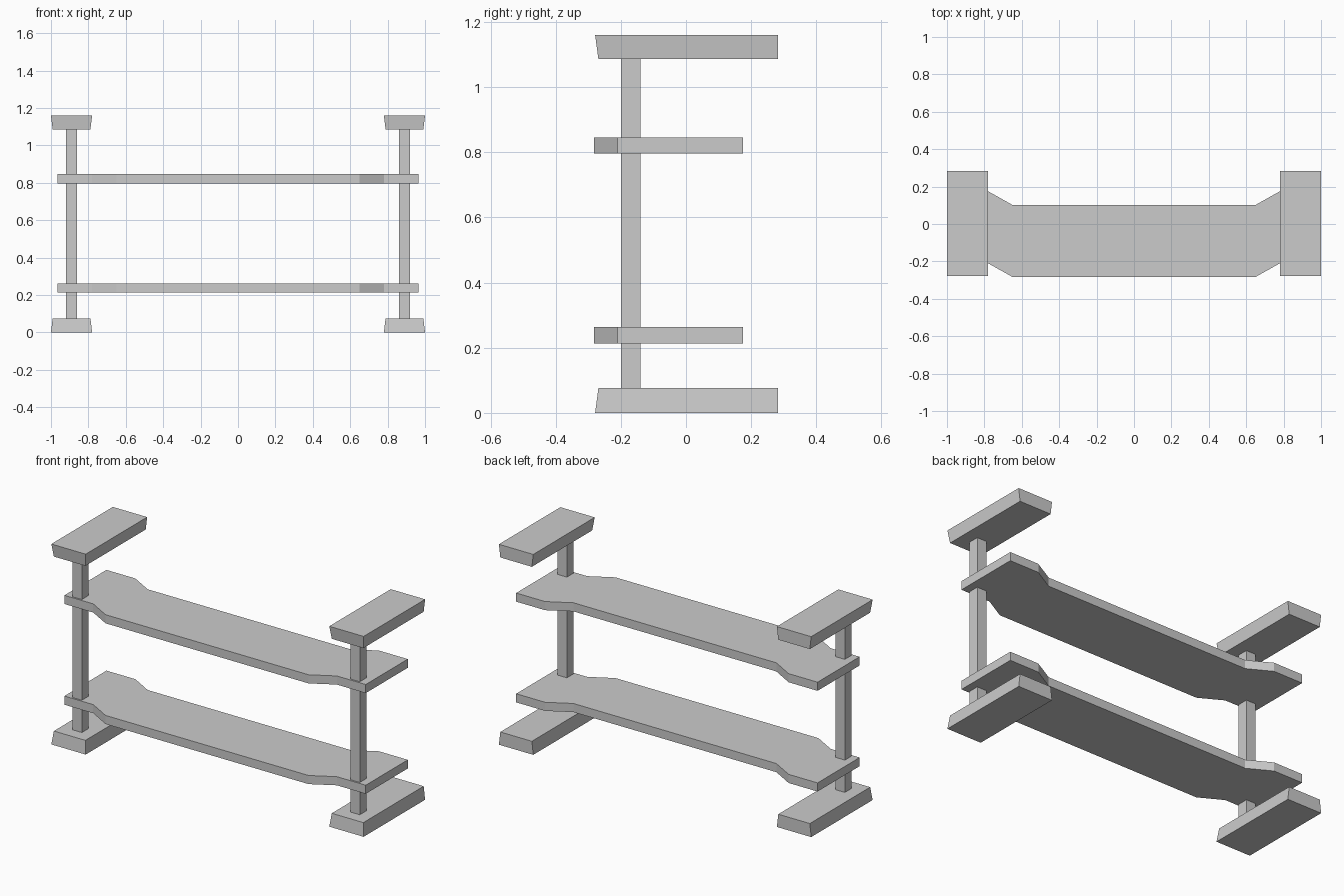
import bpy

if "Cube" in bpy.data.objects:
    bpy.data.objects.remove(bpy.data.objects["Cube"])

def loft(name, low, high, z0, z1):
    """Closed solid between two matching counter-clockwise outlines."""
    n = len(low)
    verts = [(x, y, z0) for x, y in low] + [(x, y, z1) for x, y in high]
    faces = [tuple(reversed(range(n))), tuple(range(n, 2 * n))]
    faces += [(i, (i + 1) % n, n + (i + 1) % n, n + i) for i in range(n)]
    mesh = bpy.data.meshes.new(name)
    mesh.from_pydata(verts, [], faces)
    obj = bpy.data.objects.new(name, mesh)
    bpy.context.collection.objects.link(obj)
    return obj

def rect(x0, x1, y0, y1):
    return [(x0, y0), (x1, y0), (x1, y1), (x0, y1)]

for side, s in (("left", -1), ("right", 1)):
    c = s * 0.89
    wide = rect(c - 0.11, c + 0.11, -0.279, 0.283)
    narrow = rect(c - 0.101, c + 0.101, -0.269, 0.283)
    # Foot tapers upward, top block tapers downward
    loft(side + "_foot", wide, narrow, 0, 0.076)
    loft(side + "_top_block", narrow, wide, 1.086, 1.16)
    # Upright post
    loft(side + "_post", rect(c - 0.03, c + 0.03, -0.2, -0.139),
         rect(c - 0.03, c + 0.03, -0.2, -0.139), 0.076, 1.086)

# Shelves: middle section stepped forward of the ends
front = [(0.65, -0.283), (0.78, -0.21), (0.965, -0.21)]
back = [(0.965, 0.175), (0.78, 0.175), (0.65, 0.102)]
half = front + back
outline = half + [(-x, y) for x, y in reversed(half)]
for name, z0 in (("lower_shelf", 0.213), ("upper_shelf", 0.796)):
    loft(name, outline, outline, z0, z0 + 0.05)
